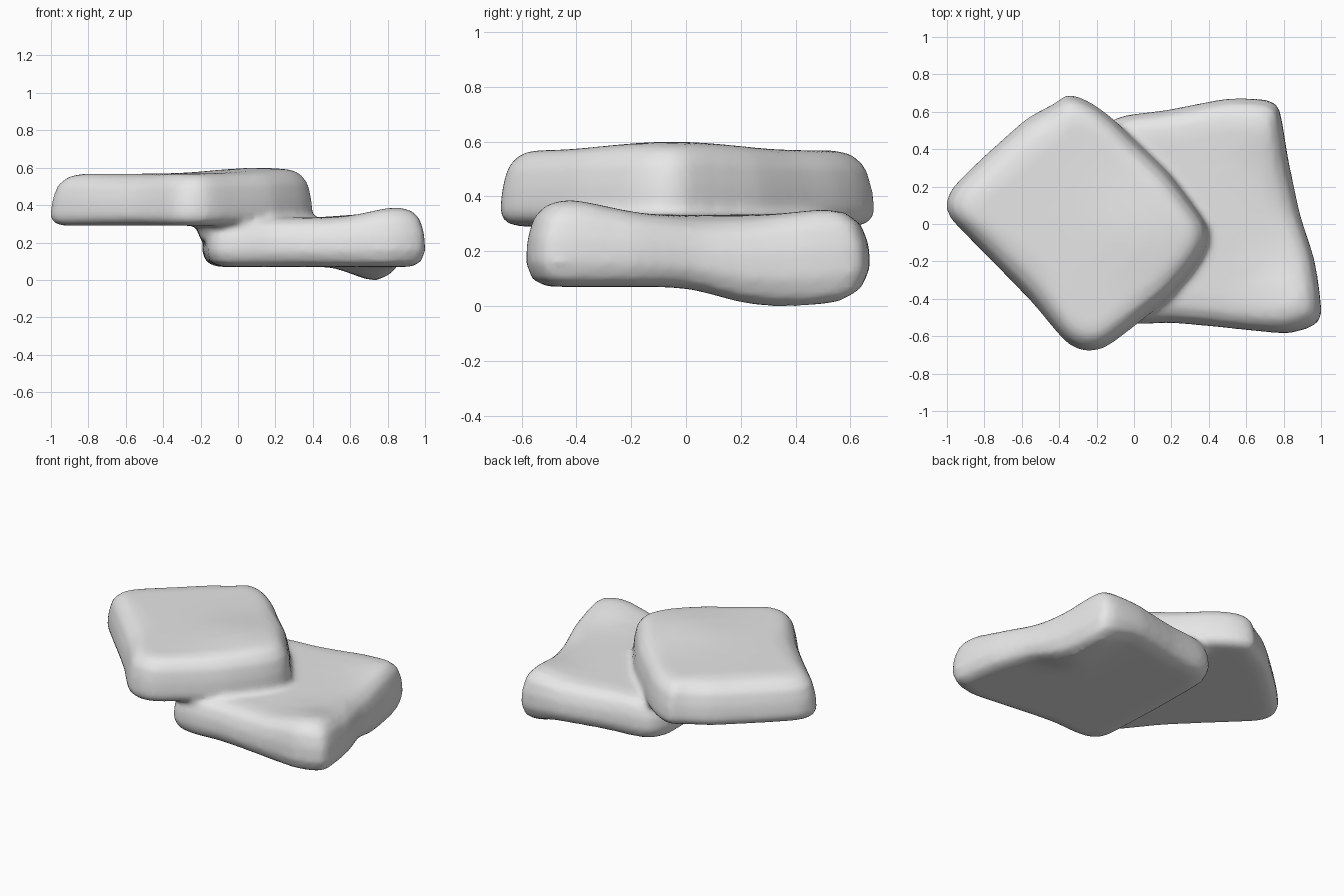
import bpy, bmesh, math
from mathutils import Vector
from mathutils.geometry import interpolate_bezier

if "Cube" in bpy.data.objects:
    bpy.data.objects.remove(bpy.data.objects["Cube"])

stone = bpy.data.materials.new("pale grey stone")
stone.diffuse_color = (0.8, 0.8, 0.8, 1)
stone.use_nodes = True
stone.node_tree.nodes["Principled BSDF"].inputs["Base Color"].default_value = stone.diffuse_color


def bump(x, y, cx, cy, sx, sy, power=2):
    return math.exp(-abs((x - cx) / sx) ** power - abs((y - cy) / sy) ** power)


def smooth_loop(pts, steps=4):
    """Closed, gently rounded curve through the outline points."""
    P = [Vector((x, y, 0)) for x, y in pts]
    n, out = len(P), []
    for i in range(n):
        a, b, c, d = P[i - 1], P[i], P[(i + 1) % n], P[(i + 2) % n]
        L = min((c - b).length / 3, 0.05)
        t1, t2 = (c - a).normalized() * L, (d - b).normalized() * L
        out += interpolate_bezier(b, b + t1, c - t2, c, steps + 1)[:-1]
    return out


def add_slab(bm, pts, centre, profile, bottom, top, lean=lambda x, y: 1):
    """Rounded slab: rings of (inset, height fraction) closed by domed caps."""
    loop = smooth_loop(pts)
    c = Vector((*centre, 0))

    def ring(inset, t, scale=1.0):
        vs = []
        for p in loop:
            d = p - c
            k = lean(p.x, p.y) if t > .3 else 1
            q = c + d * (1 - inset * k / d.length) * scale
            b, h = bottom(q.x, q.y), top(q.x, q.y)
            vs.append(bm.verts.new((q.x, q.y, b + (h - b) * t)))
        return vs

    shrink = (0.15, 0.4, 0.65, 0.85)
    rings = [ring(profile[0][0], 0, s) for s in shrink]
    rings += [ring(d, t) for d, t in profile]
    rings += [ring(profile[-1][0], 1, s) for s in reversed(shrink)]
    n = len(loop)
    for r0, r1 in zip(rings, rings[1:]):
        for i in range(n):
            j = (i + 1) % n
            bm.faces.new((r0[i], r0[j], r1[j], r1[i]))
    bm.faces.new(reversed(rings[0]))
    bm.faces.new(rings[-1])


bm = bmesh.new()

# upper slab, turned like a diamond; its right side is steeper
add_slab(bm,
         [(-1.005, .1), (-.965, .01), (-.56, -.405), (-.39, -.605), (-.33, -.655),
          (-.25, -.68), (-.155, -.66), (-.02, -.565), (.19, -.395), (.34, -.215),
          (.4, -.08), (.375, .02), (.19, .27), (0, .455), (-.12, .57), (-.25, .66),
          (-.355, .69), (-.42, .65), (-.58, .56), (-.8, .365), (-.965, .2)],
         (-.3, 0),
         [(.07, 0), (.015, .06), (0, .2), (.012, .5), (.04, .78), (.1, .95), (.18, 1)],
         lambda x, y: .29,
         lambda x, y: .567 + .033 * bump(x, y, .1, -.05, .3, .3),
         lambda x, y: .7 if x > -.2 else 1 - .3 * max(0, (x + .5) / .3))

# lower slab, with raised corners and a sagging back right corner
add_slab(bm,
         [(-.165, -.4), (-.12, -.5), (0, -.535), (.19, -.53), (.43, -.55), (.81, -.585),
          (.98, -.53), (1, -.43), (.965, -.19), (.89, .05), (.825, .35), (.775, .62),
          (.7, .665), (.49, .67), (.17, .61), (-.05, .58), (-.14, .535), (-.19, .42),
          (-.19, 0)],
         (.38, .02),
         [(.1, 0), (.03, .08), (0, .3), (.008, .6), (.04, .85), (.1, .97), (.18, 1)],
         lambda x, y: .07 - .073 * bump(x, y, .78, .38, .2, .29, 3),
         lambda x, y: .333 + .055 * bump(x, y, .85, -.44, .2, .2)
         + .02 * bump(x, y, .7, .52, .2, .15) - .025 * bump(x, y, .88, .15, .15, .2),
         lambda x, y: .9)

# sloping seam where the slabs have grown together
add_slab(bm,
         [(-.21, -.36), (-.1, -.47), (.08, -.42), (.3, -.27), (.42, -.1), (.4, 0),
          (.22, .27), (.02, .47), (-.15, .49), (-.22, 0)],
         (.05, 0),
         [(.02, 0), (0, .3), (.03, .7), (.08, 1)],
         lambda x, y: .22, lambda x, y: .4)

bmesh.ops.recalc_face_normals(bm, faces=bm.faces)
mesh = bpy.data.meshes.new("stacked_slabs")
bm.to_mesh(mesh)
bm.free()
mesh.materials.append(stone)
slabs = bpy.data.objects.new("stacked_slabs", mesh)
bpy.context.collection.objects.link(slabs)

# fuse the slabs into one skin and soften the seam
fuse = slabs.modifiers.new("fuse", 'REMESH')
fuse.mode = 'VOXEL'
fuse.voxel_size = 0.02
fuse.use_smooth_shade = True
soften = slabs.modifiers.new("soften", 'SMOOTH')
soften.factor = 0.5
soften.iterations = 5
